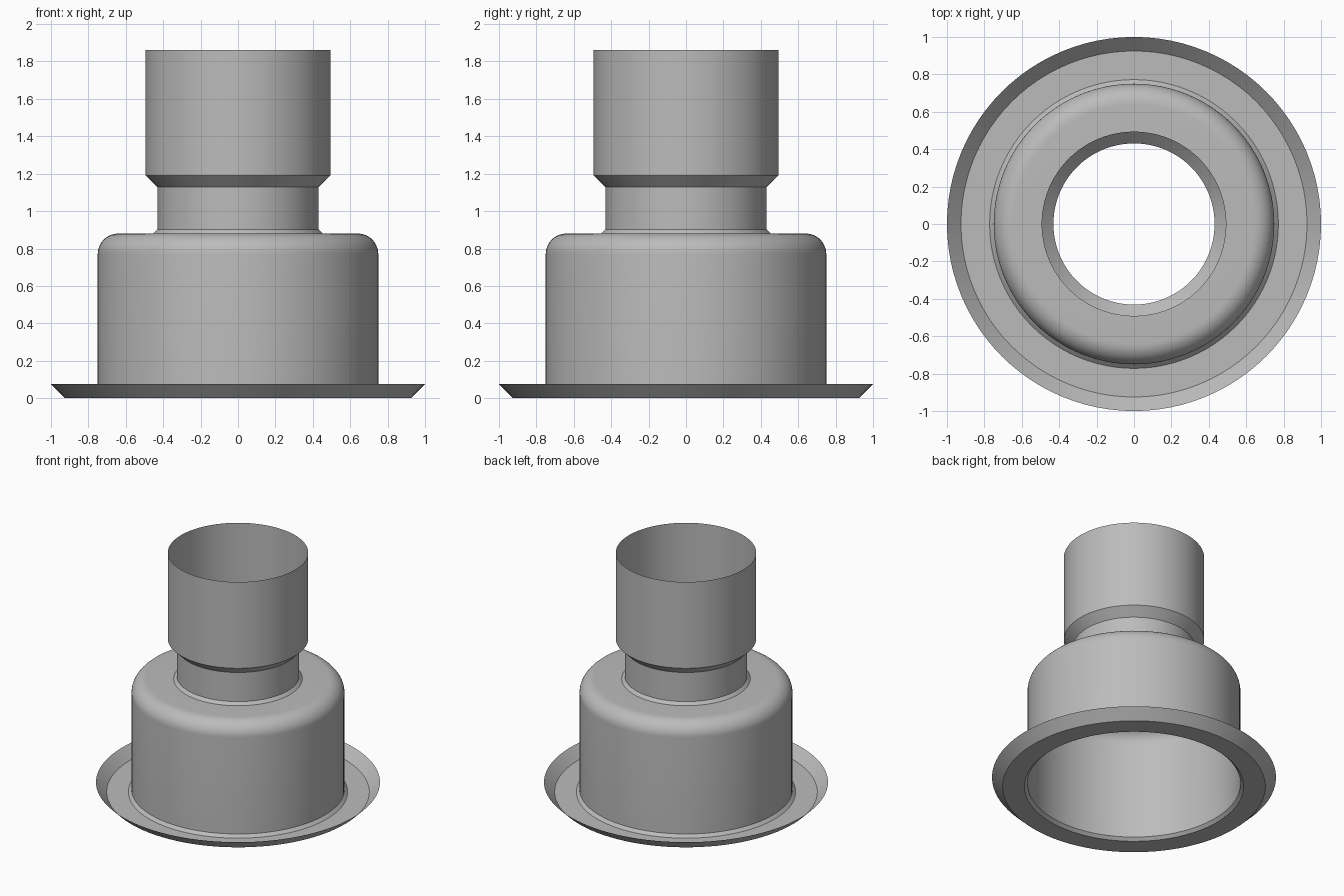
import bpy
import bmesh
from math import cos, sin, pi, radians

if "Cube" in bpy.data.objects:
    bpy.data.objects.remove(bpy.data.objects["Cube"])

SEGMENTS = 96

metal = bpy.data.materials.new("grey metal")
metal.use_nodes = True
grey = (0.5, 0.5, 0.5, 1)
metal.diffuse_color = grey
metal.node_tree.nodes["Principled BSDF"].inputs["Base Color"].default_value = grey


def lathe(name, profile):
    """Turn a (radius, height) profile, listed bottom to top, into an open sheet."""
    bm = bmesh.new()
    rings = []
    for r, z in profile:
        rings.append([bm.verts.new((r * cos(2 * pi * i / SEGMENTS),
                                    r * sin(2 * pi * i / SEGMENTS), z))
                      for i in range(SEGMENTS)])
    for low, high in zip(rings, rings[1:]):
        for i in range(SEGMENTS):
            j = (i + 1) % SEGMENTS
            bm.faces.new((low[i], low[j], high[j], high[i]))
    mesh = bpy.data.meshes.new(name)
    bm.to_mesh(mesh)
    bm.free()
    mesh.materials.append(metal)
    obj = bpy.data.objects.new(name, mesh)
    bpy.context.collection.objects.link(obj)
    bpy.ops.object.select_all(action='DESELECT')
    obj.select_set(True)
    bpy.context.view_layer.objects.active = obj
    bpy.ops.object.shade_smooth_by_angle(angle=radians(30))
    return obj


# Flared rim and flat foot, running inward to the body
lathe("base_flange", [(1.0, 0.075), (0.925, 0), (0.772, 0), (0.75, 0.022)])

# Wide body with a rounded shoulder and flat top
R, TOP, FILLET = 0.75, 0.88, 0.11
shoulder = [(R - FILLET + FILLET * cos(a), TOP - FILLET + FILLET * sin(a))
            for a in (pi / 2 * k / 12 for k in range(13))]
lathe("body", [(R, 0.022)] + shoulder + [(0.453, TOP)])

# Narrow neck with a small chamfer at its foot
lathe("neck", [(0.453, TOP), (0.431, 0.902), (0.431, 1.128)])

# Wider open sleeve above a sloped step
lathe("upper_sleeve", [(0.431, 1.128), (0.494, 1.19), (0.494, 1.86)])
